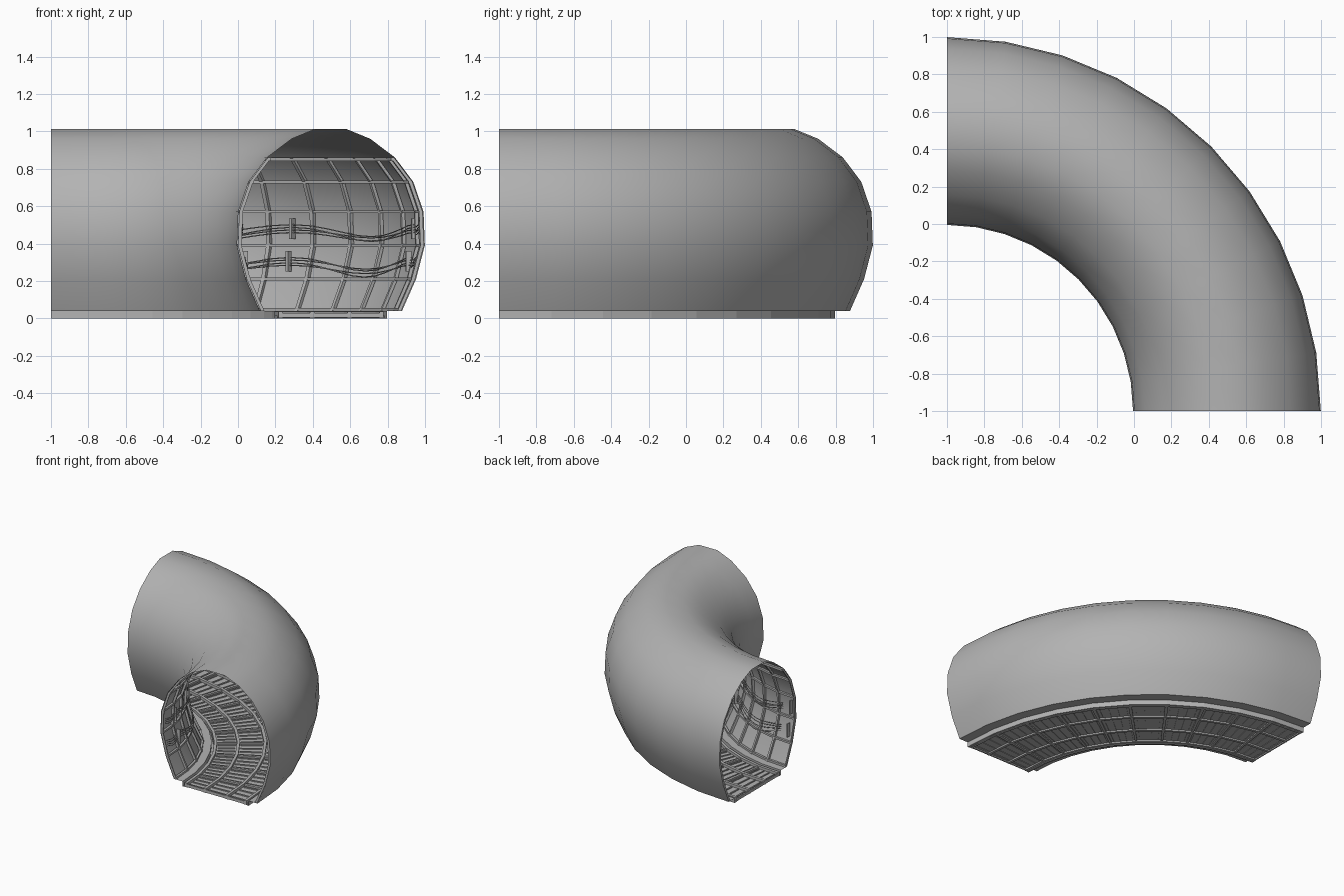
import bpy, bmesh, math, random
from math import radians, sin, cos, pi

if "Cube" in bpy.data.objects:
    bpy.data.objects.remove(bpy.data.objects["Cube"])

random.seed(4)
RC = 1.497                      # bend radius of the tunnel axis, centred on (-1, -1)
SEG = 10                        # 9 degree segments
HALF = [(.38, .04), (.455, .21), (.502, .39), (.495, .57),
        (.44, .73), (.342, .86), (.21, .96), (.083, 1.012)]
WALL = HALF[:6]                 # framed part of each wall

GREY = bpy.data.materials.new("dark_grey")
GREY.diffuse_color = (.45, .45, .45, 1)
GREY.use_nodes = True
GREY.node_tree.nodes["Principled BSDF"].inputs["Base Color"].default_value = GREY.diffuse_color


def pt(r, deg, z):
    # square off each segment so parts follow the same 9 degree facets
    a = radians(deg)
    k = deg % 9
    f = cos(radians(4.5)) / cos(radians(k - 4.5))
    return (-1 + r * f * cos(a), -1 + r * f * sin(a), z)


def finish(name, bm, smooth=False):
    bmesh.ops.remove_doubles(bm, verts=bm.verts, dist=1e-5)
    bmesh.ops.recalc_face_normals(bm, faces=bm.faces)
    me = bpy.data.meshes.new(name)
    bm.to_mesh(me)
    bm.free()
    me.materials.append(GREY)
    ob = bpy.data.objects.new(name, me)
    bpy.context.collection.objects.link(ob)
    if smooth:
        bpy.context.view_layer.objects.active = ob
        ob.select_set(True)
        bpy.ops.object.shade_smooth_by_angle(angle=radians(35))
        ob.select_set(False)
    return ob


def loft(bm, rings, closed=True):
    vs = [[bm.verts.new(p) for p in ring] for ring in rings]
    n = len(vs[0])
    for a, b in zip(vs, vs[1:]):
        for i in range(n if closed else n - 1):
            j = (i + 1) % n
            bm.faces.new((a[i], a[j], b[j], b[i]))
    if closed:
        bm.faces.new(vs[0])
        bm.faces.new(vs[-1])


def sweep(bm, section, a0=0, a1=90, steps=SEG, closed=True):
    loft(bm, [[pt(r, a0 + (a1 - a0) * i / steps, z) for r, z in section]
              for i in range(steps + 1)], closed)


def rect(r0, r1, z0, z1):
    return [(r0, z0), (r1, z0), (r1, z1), (r0, z1)]


def wall_at(z):
    # half width of the shell at a height
    for (d0, z0), (d1, z1) in zip(HALF, HALF[1:]):
        if z0 <= z <= z1:
            return d0 + (d1 - d0) * (z - z0) / (z1 - z0)
    return HALF[0][0]


# outer shell
bm = bmesh.new()
profile = [(RC + d, z) for d, z in HALF] + [(RC - d, z) for d, z in reversed(HALF)]
sweep(bm, profile, closed=False)
finish("tunnel_shell", bm, True)

# wall ribs at every joint and stringers at every profile corner, on both walls
ribs, rails = bmesh.new(), bmesh.new()
for s in (1, -1):
    w = .7 if s > 0 else .9
    for i in range(SEG + 1):
        a0, a1 = max(0, i * 9 - w / 2), min(90, i * 9 + w / 2)
        rings = []
        for d, z in WALL:
            o = RC + s * (d - .005)
            q = RC + s * (d - .024)
            rings.append([pt(o, a0, z), pt(o, a1, z), pt(q, a1, z), pt(q, a0, z)])
        loft(ribs, rings)
    for d, z in WALL:
        z0, z1 = z - .008, z + .008
        if z < .1:
            z0, z1 = z, z + .016
        if z > .8:
            z0, z1 = z - .018, z
        o = min(wall_at(z0), wall_at(z1)) - .003
        sweep(rails, rect(RC + s * (o - .017), RC + s * o, z0, z1))
finish("wall_ribs", ribs)
finish("wall_stringers", rails)

# floor tray: ledges, sunken sides and plate
bm = bmesh.new()
sweep(bm, [(RC - .38, .04), (RC - .30, .04), (RC - .30, 0), (RC - .285, 0),
           (RC - .285, .014), (RC + .285, .014), (RC + .285, 0), (RC + .30, 0),
           (RC + .30, .04), (RC + .38, .04)], closed=False)
finish("floor_tray", bm)

# floor runners and cross beams
bm = bmesh.new()
for d in (-.27, -.1, .1, .27):
    sweep(bm, rect(RC + d - .011, RC + d + .011, .002, .036))
finish("floor_runners", bm)
bm = bmesh.new()
for i in range(SEG + 1):
    a0, a1 = max(0, i * 9 - .4), min(90, i * 9 + .4)
    sweep(bm, rect(RC - .28, RC + .28, .004, .028), a0, a1, 2)
finish("floor_cross_beams", bm)

# grating slats between the runners
bm = bmesh.new()
for i in range(40):
    a = i * 2.25 + 1.125
    for lo, hi in ((-.25, -.12), (-.08, .08), (.12, .25)):
        sweep(bm, rect(RC + lo, RC + hi, .010, .022), a - .18, a + .18, 1)
finish("floor_slats", bm)

# cables sagging between brackets
STOPS = (1, 9.7, 49, 88)
brackets = bmesh.new()
for s, side in ((1, "outer"), (-1, "inner")):
    for row, zc in (("upper", .48), ("lower", .305)):
        cu = bpy.data.curves.new(f"{side}_{row}_cables", "CURVE")
        cu.dimensions = "3D"
        cu.bevel_depth = .003
        cu.bevel_resolution = 0
        cu.materials.append(GREY)
        for c in range(4):
            off = (c - 1.5) * .014
            pts = []
            for a0, a1 in zip(STOPS, STOPS[1:]):
                sag = random.uniform(.04, .085) * min(1, (a1 - a0) / 39)
                for k in range(10):
                    t = k / 10
                    z = zc + off - sag * sin(pi * t) ** 2
                    pts.append(pt(RC + s * (wall_at(z) - .028), a0 + (a1 - a0) * t, z))
            sp = cu.splines.new("POLY")
            sp.points.add(len(pts) - 1)
            for p, co in zip(sp.points, pts):
                p.co = (*co, 1)
        ob = bpy.data.objects.new(cu.name, cu)
        bpy.context.collection.objects.link(ob)
        o = min(wall_at(zc - .055), wall_at(zc + .055)) - .006
        for a in STOPS[1:]:
            sweep(brackets, rect(RC + s * (o - .03), RC + s * o, zc - .055, zc + .055),
                  a - .25, a + .25, 1)
finish("cable_brackets", brackets)
